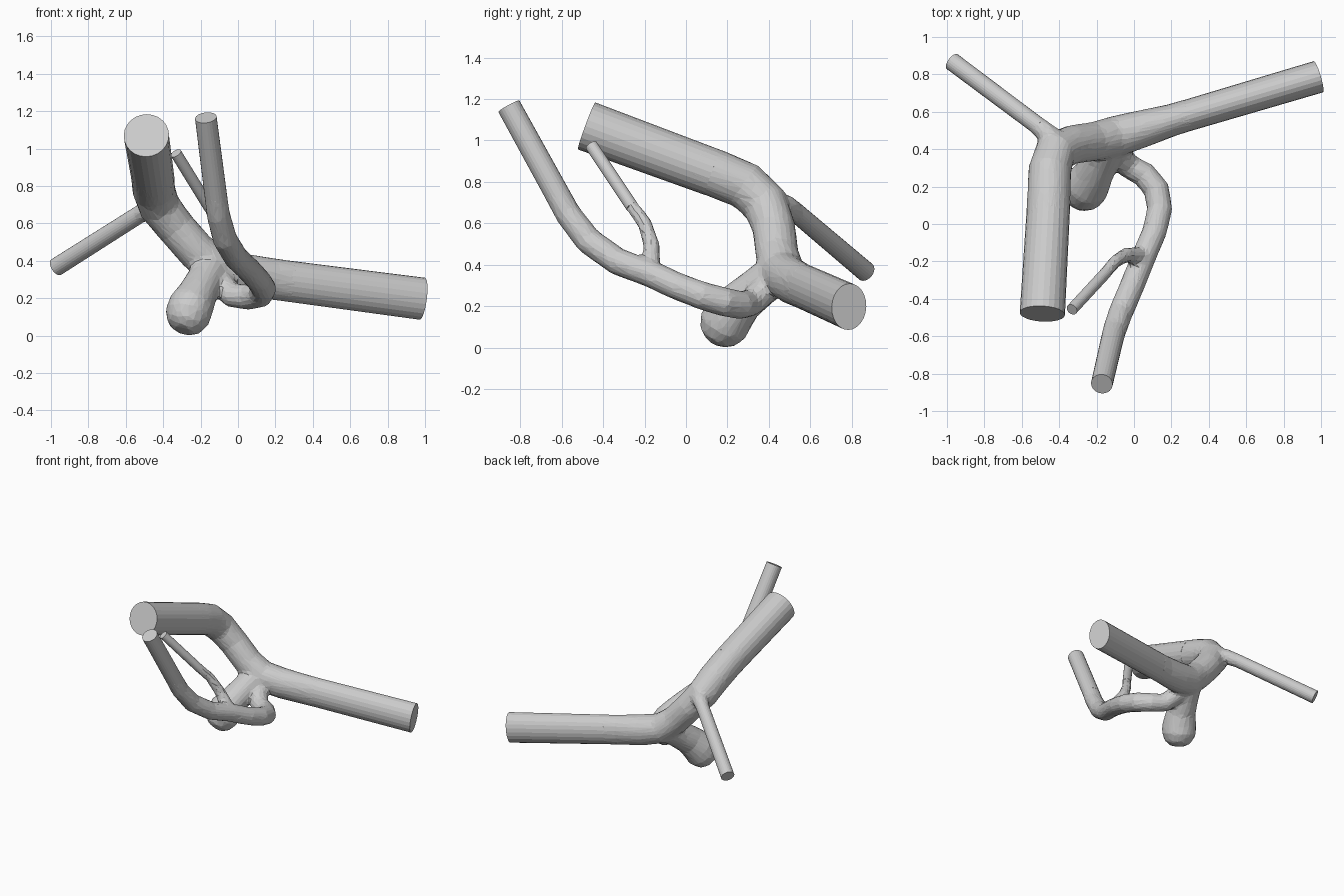
import bpy, bmesh, math
from mathutils import Vector


def sweep(bm, pts, sides=24):
    """Closed tube through (x, y, z, radius[, side scale]) points."""
    pos = [Vector(p[:3]) for p in pts]
    rings = []
    for i, p in enumerate(pts):
        t = (pos[min(i + 1, len(pos) - 1)] - pos[max(i - 1, 0)]).normalized()
        side = t.cross(Vector((0, 0, 1))).normalized()
        up = side.cross(t)
        w = p[4] if len(p) > 4 else 1.0
        rings.append([bm.verts.new(pos[i] + p[3] * (side * w * math.cos(a) + up * math.sin(a)))
                      for a in (2 * math.pi * k / sides for k in range(sides))])
    for r0, r1 in zip(rings, rings[1:]):
        for k in range(sides):
            n = (k + 1) % sides
            bm.faces.new((r0[k], r0[n], r1[n], r1[k]))
    bm.faces.new(rings[0][::-1])
    bm.faces.new(rings[-1])


def finish(name, bm):
    bmesh.ops.recalc_face_normals(bm, faces=bm.faces)
    me = bpy.data.meshes.new(name)
    bm.to_mesh(me)
    bm.free()
    ob = bpy.data.objects.new(name, me)
    bpy.context.collection.objects.link(ob)
    return ob


# straight vessel ends: outer end, inner end
ends = {
    "main_inlet": [(-0.49, -0.48, 1.07, 0.121), (-0.455, 0.13, 0.845, 0.115)],
    "main_outlet": [(0.985, 0.787, 0.197, 0.113, 0.77), (0.2, 0.555, 0.30, 0.109, 0.77)],
    "side_branch": [(-0.972, 0.868, 0.366, 0.049), (-0.50, 0.515, 0.665, 0.047)],
    "loop_outlet": [(-0.172, -0.855, 1.165, 0.058), (-0.115, -0.61, 0.72, 0.06)],
    "thin_branch": [(-0.332, -0.457, 0.975, 0.031), (-0.15, -0.26, 0.68, 0.031)],
}
for name, pts in ends.items():
    bm = bmesh.new()
    sweep(bm, pts)
    finish(name, bm)

# curved middle, blended into one faceted skin
bm = bmesh.new()
# main trunk
sweep(bm, [(-0.461, 0.03, 0.882, 0.117), (-0.455, 0.15, 0.838, 0.116), (-0.45, 0.29, 0.78, 0.115),
           (-0.42, 0.385, 0.69, 0.112), (-0.33, 0.425, 0.575, 0.104), (-0.22, 0.44, 0.45, 0.104),
           (-0.11, 0.465, 0.36, 0.11), (0.03, 0.505, 0.325, 0.113, 0.9), (0.2, 0.555, 0.30, 0.111, 0.78),
           (0.3, 0.585, 0.287, 0.111, 0.77)])
# root of the side branch
sweep(bm, [(-0.54, 0.545, 0.64, 0.048), (-0.47, 0.49, 0.68, 0.055), (-0.41, 0.42, 0.68, 0.075)])
# looping vessel
sweep(bm, [(-0.121, -0.635, 0.765, 0.061), (-0.105, -0.57, 0.645, 0.063), (-0.07, -0.47, 0.515, 0.066),
           (-0.01, -0.33, 0.415, 0.066), (0.05, -0.18, 0.36, 0.066), (0.11, -0.04, 0.295, 0.066),
           (0.138, 0.08, 0.25, 0.068), (0.12, 0.185, 0.22, 0.07), (0.055, 0.265, 0.205, 0.068),
           (-0.03, 0.31, 0.215, 0.066), (-0.09, 0.38, 0.28, 0.07), (-0.12, 0.45, 0.34, 0.07)])
# root of the thin branch
sweep(bm, [(-0.17, -0.282, 0.712, 0.032), (-0.10, -0.20, 0.60, 0.035), (-0.04, -0.165, 0.49, 0.04),
           (0.01, -0.17, 0.42, 0.046), (0.04, -0.18, 0.36, 0.055)])
# sac and its neck
sweep(bm, [(-0.295, 0.135, 0.03, 0.05), (-0.285, 0.15, 0.055, 0.095), (-0.27, 0.18, 0.105, 0.123),
           (-0.25, 0.21, 0.16, 0.122), (-0.215, 0.27, 0.225, 0.105), (-0.18, 0.35, 0.29, 0.10),
           (-0.14, 0.44, 0.36, 0.10)])
core = finish("vessel_junction_with_sac", bm)
m = core.modifiers.new("blend", 'REMESH')
m.mode = 'VOXEL'
m.voxel_size = 0.013
m = core.modifiers.new("soften", 'SMOOTH')
m.factor = 0.5
m.iterations = 8
m = core.modifiers.new("facets", 'DECIMATE')
m.ratio = 0.08
